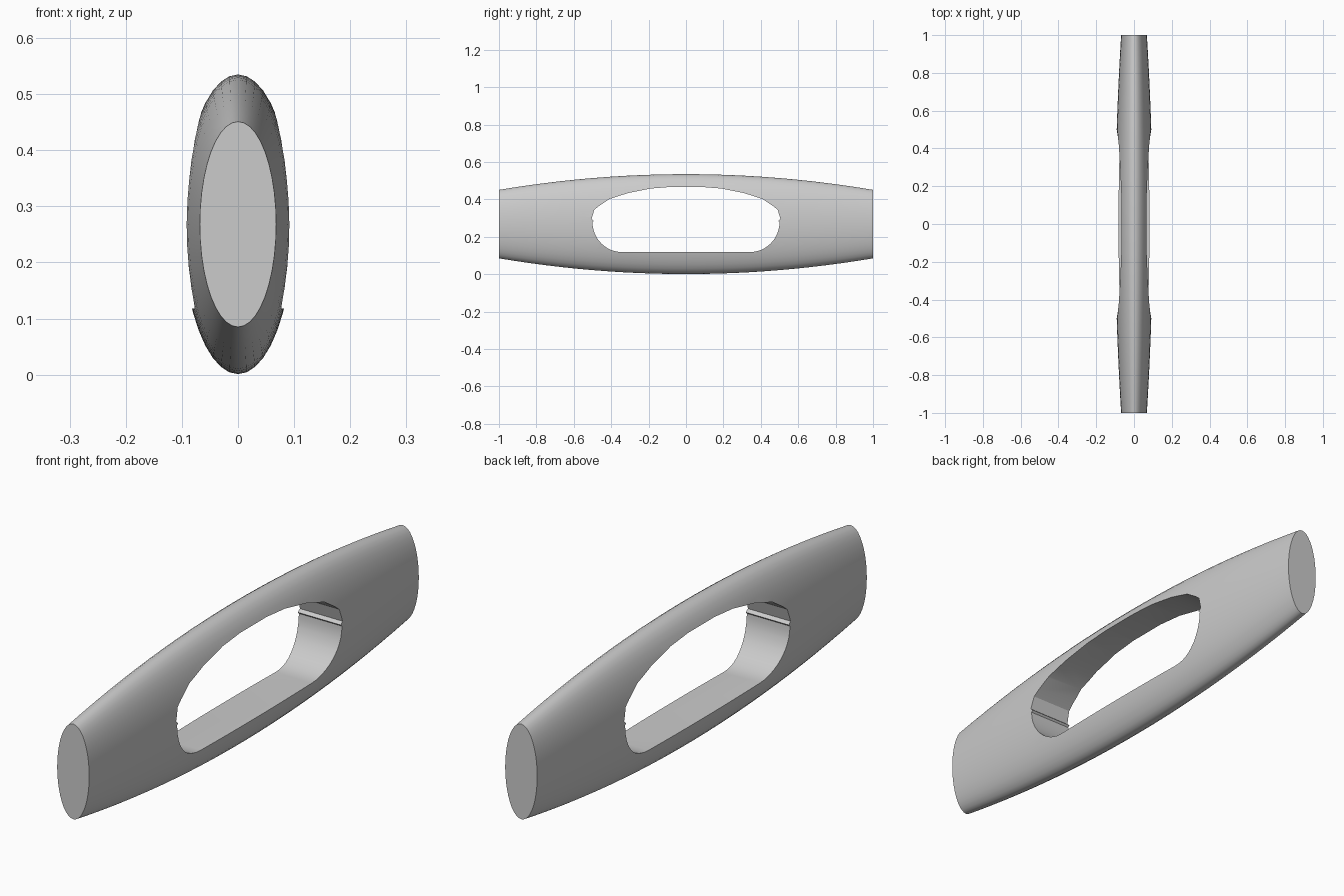
import bpy, bmesh, math

cube = bpy.data.objects.get("Cube")
if cube:
    bpy.data.objects.remove(cube)

CENTRE_Z = 0.268
SIDES, RINGS = 40, 24

grey = bpy.data.materials.new("plain grey")
grey.use_nodes = True
colour = (0.6, 0.6, 0.6, 1)
grey.diffuse_color = colour
grey.node_tree.nodes["Principled BSDF"].inputs["Base Color"].default_value = colour


def loft(name, loops):
    """Skin a closed solid over a list of matching point loops."""
    bm = bmesh.new()
    rings = [[bm.verts.new(p) for p in loop] for loop in loops]
    n = len(rings[0])
    for a, b in zip(rings, rings[1:]):
        for i in range(n):
            j = (i + 1) % n
            bm.faces.new((a[i], a[j], b[j], b[i]))
    bm.faces.new(rings[0])
    bm.faces.new(rings[-1])
    bmesh.ops.recalc_face_normals(bm, faces=bm.faces)
    mesh = bpy.data.meshes.new(name)
    bm.to_mesh(mesh)
    bm.free()
    mesh.materials.append(grey)
    obj = bpy.data.objects.new(name, mesh)
    bpy.context.collection.objects.link(obj)
    return obj


# Handle body: elliptical section, swelling towards the middle
def section(y):
    half_height = 0.267 - 0.084 * y * y
    half_width = 0.372 * half_height
    angles = [2 * math.pi * i / SIDES for i in range(SIDES)]
    return [(half_width * math.cos(a), y, CENTRE_Z + half_height * math.sin(a))
            for a in angles]


body = loft("handle_body", [section(-1 + 2 * i / RINGS) for i in range(RINGS + 1)])

# Grip opening: flat floor, round lower corners, small step, arched roof
corner = [(0.34 + 0.16 * math.sin(t), 0.278 - 0.16 * math.cos(t))
          for t in (math.pi / 2 * i / 12 for i in range(13))]
roof = [(0.493, 0.285), (0.505, 0.295), (0.49, 0.345), (0.465, 0.365),
        (0.41, 0.402), (0.31, 0.434), (0.19, 0.458), (0.08, 0.467)]
half = corner + roof
outline = half + [(-y, z) for y, z in reversed(half)]
cutter = loft("grip_cutter", [[(x, y, z) for y, z in outline] for x in (-0.3, 0.3)])
cutter.hide_render = True

cut = body.modifiers.new("grip opening", "BOOLEAN")
cut.operation = "DIFFERENCE"
cut.solver = "EXACT"
cut.object = cutter

bpy.ops.object.select_all(action="DESELECT")
body.select_set(True)
bpy.context.view_layer.objects.active = body
bpy.ops.object.modifier_apply(modifier=cut.name)
bpy.data.objects.remove(cutter)
bpy.ops.object.shade_smooth_by_angle(angle=math.radians(30))
